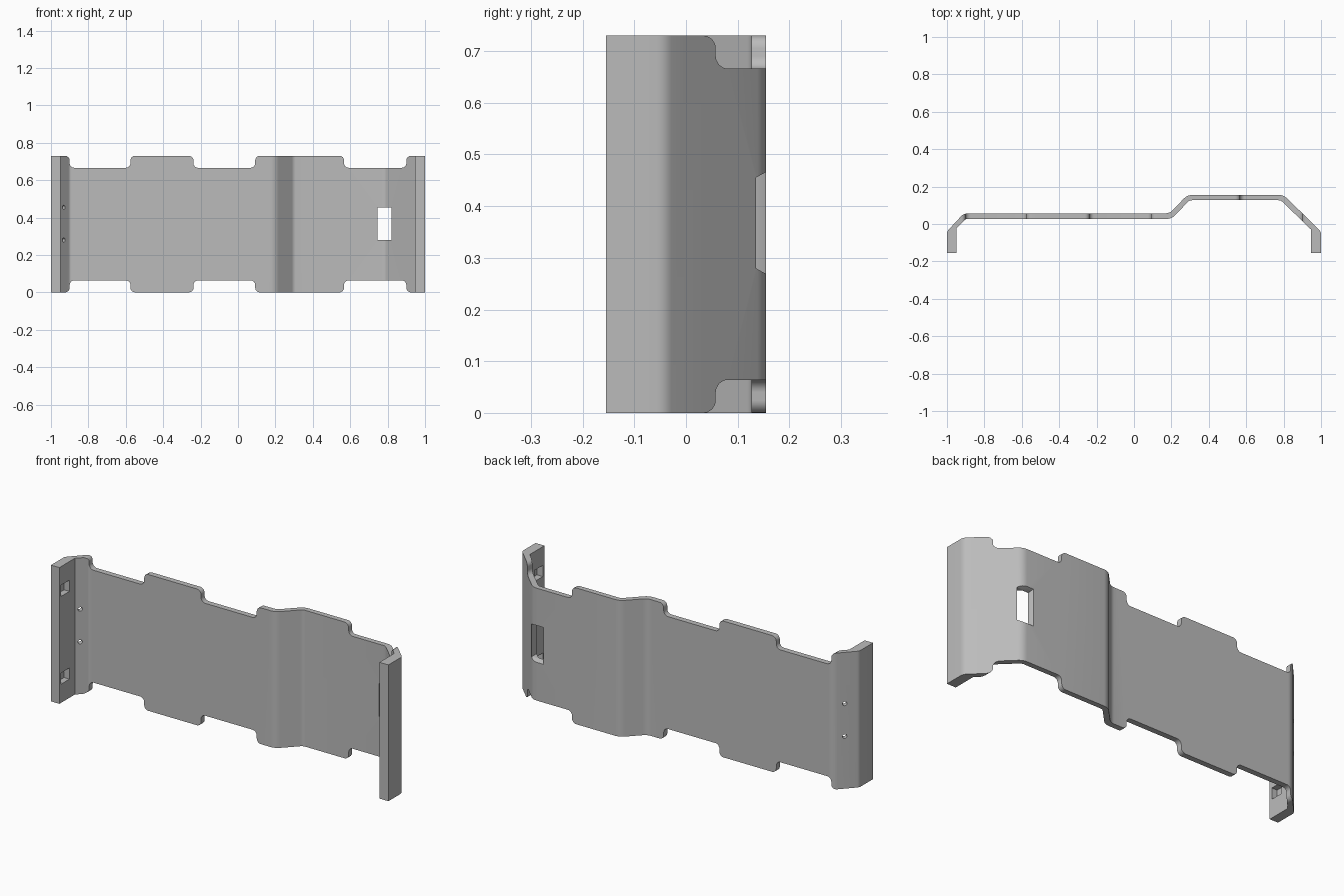
import bpy, bmesh, math
from mathutils import Vector, Matrix

if "Cube" in bpy.data.objects:
    bpy.data.objects.remove(bpy.data.objects["Cube"], do_unlink=True)

HEIGHT = 0.73
grey = bpy.data.materials.new("plain_grey")
grey.use_nodes = True
colour = (0.5, 0.5, 0.5, 1)
grey.diffuse_color = colour
grey.node_tree.nodes["Principled BSDF"].inputs["Base Color"].default_value = colour


def rounded(corners, steps=4):
    """Outline with each (x, y, radius) corner replaced by an arc."""
    out = []
    for i, (x, y, r) in enumerate(corners):
        p = Vector((x, y))
        if r == 0:
            out.append(p)
            continue
        a = (Vector(corners[i - 1][:2]) - p).normalized()
        b = (Vector(corners[(i + 1) % len(corners)][:2]) - p).normalized()
        half = a.angle(b) / 2
        centre = p + (a + b).normalized() * (r / math.sin(half))
        start = p + a * (r / math.tan(half)) - centre
        end = p + b * (r / math.tan(half)) - centre
        for k in range(steps + 1):
            out.append(centre + start.lerp(end, k / steps).normalized() * r)
    return out


def prism(name, outline, place, offset):
    """Extrude a 2D outline along an offset."""
    bm = bmesh.new()
    face = bm.faces.new([bm.verts.new(place(p)) for p in outline])
    ext = bmesh.ops.extrude_face_region(bm, geom=[face])
    verts = [g for g in ext["geom"] if isinstance(g, bmesh.types.BMVert)]
    bmesh.ops.translate(bm, verts=verts, vec=offset)
    bmesh.ops.recalc_face_normals(bm, faces=bm.faces)
    return finish(name, bm)


def finish(name, bm):
    mesh = bpy.data.meshes.new(name)
    bm.to_mesh(mesh)
    bm.free()
    ob = bpy.data.objects.new(name, mesh)
    bpy.context.collection.objects.link(ob)
    mesh.materials.append(grey)
    return ob


def box(name, lo, hi):
    bm = bmesh.new()
    bmesh.ops.create_cube(bm, size=1)
    lo, hi = Vector(lo), Vector(hi)
    for v in bm.verts:
        v.co = (lo + hi) / 2 + v.co * (hi - lo)
    return finish(name, bm)


# Bent plate: back line then front line, as seen from above
back = [(-1, -0.155, 0), (-1, -0.04, 0.03), (-0.91, 0.057, 0.05), (0.19, 0.057, 0.05),
        (0.285, 0.155, 0.06), (0.8, 0.155, 0.06), (1, -0.04, 0.04), (1, -0.155, 0)]
front = [(0.947, -0.155, 0), (0.947, -0.03, 0), (0.785, 0.127, 0.03), (0.297, 0.127, 0.03),
         (0.2, 0.027, 0.06), (-0.9, 0.027, 0.02), (-0.95, -0.025, 0), (-0.95, -0.155, 0)]
plate = prism("bent_plate", rounded(back + front),
              lambda p: (p.x, p.y, 0), (0, 0, HEIGHT))
cutters = []

# Edge notches with rounded corners, mirrored top and bottom
for a, b in [(-0.9, -0.575), (-0.238, 0.092), (0.567, 0.9)]:
    floor, r, rim = HEIGHT - 0.064, 0.024, HEIGHT + 0.05
    shape = rounded([(a - 0.06, rim, 0), (a - 0.06, HEIGHT, 0), (a, HEIGHT, r), (a, floor, r),
                     (b, floor, r), (b, HEIGHT, r), (b + 0.06, HEIGHT, 0), (b + 0.06, rim, 0)])
    cutters.append(prism("top_notch_cutter", shape, lambda p: (p.x, -0.3, p.y), (0, 0.6, 0)))
    cutters.append(prism("bottom_notch_cutter", shape,
                         lambda p: (p.x, -0.3, HEIGHT - p.y), (0, 0.6, 0)))

# Window with a flared back rim
cutters.append(box("window_cutter", (0.747, 0, 0.28), (0.82, 0.3, 0.455)))
flare = box("window_flare_cutter", (0.747, 0.135, 0.28), (0.82, 0.16, 0.455))
for v in flare.data.vertices:
    if v.co.y > 0.15:
        v.co.z += math.copysign(0.014, v.co.z - HEIGHT / 2)
        v.co.x += -0.012 if v.co.x < 0.78 else 0
cutters.append(flare)

# Pin holes drilled square to the right-hand slope
for z in (0.28, 0.455):
    bm = bmesh.new()
    bmesh.ops.create_cone(bm, cap_ends=True, segments=16, radius1=0.011, radius2=0.011, depth=0.2)
    turn = Vector((-1, 1, 0)).to_track_quat("Z", "Y").to_matrix().to_4x4()
    bmesh.ops.transform(bm, matrix=Matrix.Translation((-0.945, 0.008, z)) @ turn, verts=bm.verts)
    cutters.append(finish("pin_hole_cutter", bm))

# Blind pockets inside both end flanges
for side in (-1, 1):
    for z in (0.13, HEIGHT - 0.13):
        x0, x1 = sorted((side * 0.93, side * 0.982))
        cutters.append(box("pocket_cutter", (x0, -0.14, z - 0.03), (x1, -0.07, z + 0.03)))

# Apply the cuts and tidy away the cutters
bpy.context.view_layer.objects.active = plate
for c in cutters:
    c.hide_render = True
    mod = plate.modifiers.new("cut", "BOOLEAN")
    mod.operation = "DIFFERENCE"
    mod.solver = "EXACT"
    mod.object = c
    bpy.ops.object.modifier_apply(modifier=mod.name)
for c in cutters:
    bpy.data.objects.remove(c, do_unlink=True)

bpy.ops.object.select_all(action="DESELECT")
plate.select_set(True)
bpy.ops.object.shade_smooth_by_angle(angle=math.radians(30))
